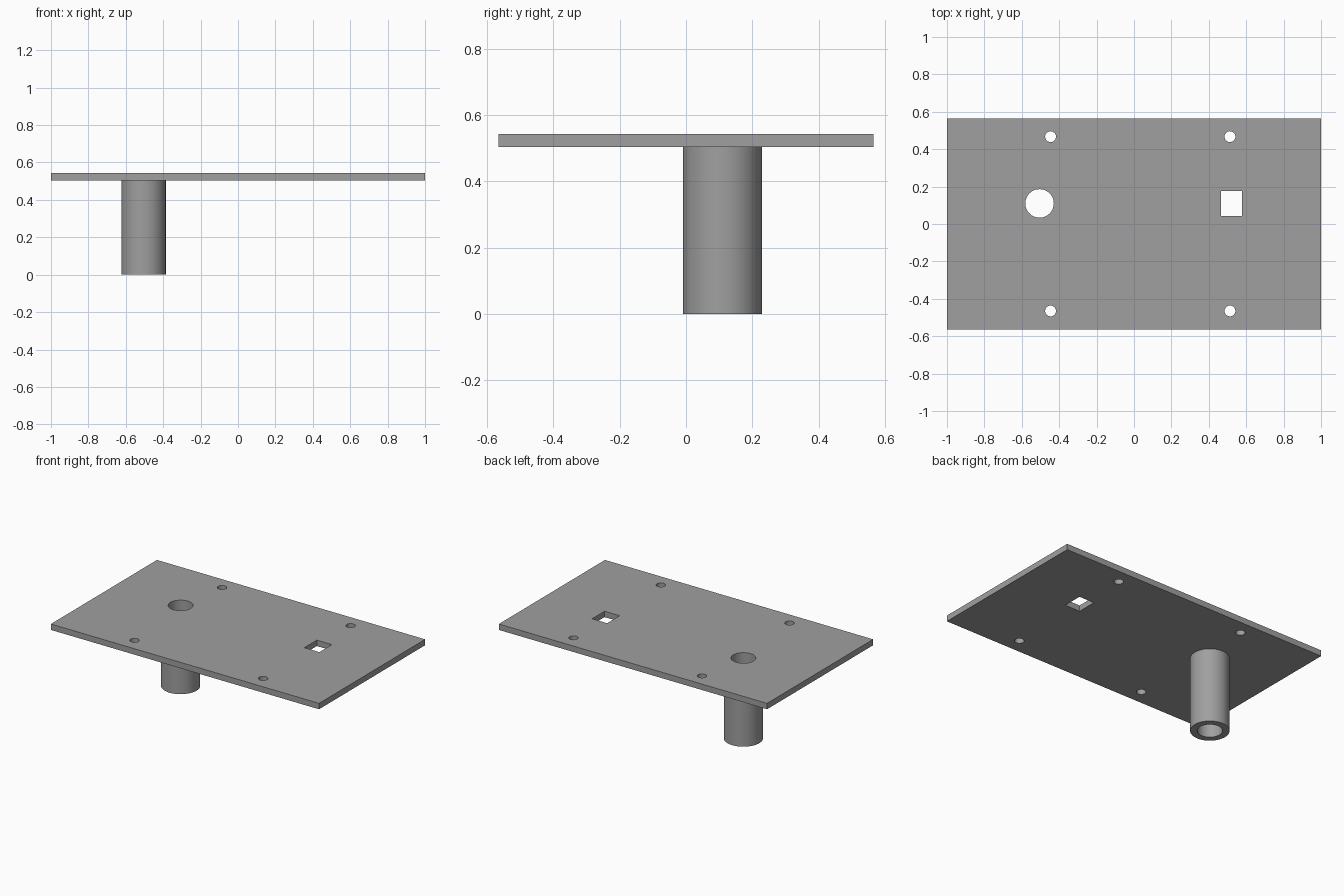
import bpy, bmesh, math

if "Cube" in bpy.data.objects:
    bpy.data.objects.remove(bpy.data.objects["Cube"])

grey = bpy.data.materials.new("grey")
grey.diffuse_color = (0.35, 0.35, 0.35, 1)
grey.use_nodes = True
grey.node_tree.nodes["Principled BSDF"].inputs["Base Color"].default_value = grey.diffuse_color


def circle(cx, cy, r, n):
    return [(cx + r * math.cos(2 * math.pi * i / n),
             cy + r * math.sin(2 * math.pi * i / n)) for i in range(n)]


def rectangle(x0, x1, y0, y1):
    return [(x0, y0), (x1, y0), (x1, y1), (x0, y1)]


def extrude_profile(name, loops, z0, z1):
    """Extrude an outline with holes from z0 to z1 as a closed mesh."""
    curve = bpy.data.curves.new(name, 'CURVE')
    curve.dimensions = '2D'
    curve.fill_mode = 'BOTH'
    curve.extrude = (z1 - z0) / 2
    for loop in loops:
        spline = curve.splines.new('POLY')
        spline.points.add(len(loop) - 1)
        for point, (x, y) in zip(spline.points, loop):
            point.co = (x, y, 0, 1)
        spline.use_cyclic_u = True
    obj = bpy.data.objects.new(name, curve)
    bpy.context.collection.objects.link(obj)
    bpy.ops.object.select_all(action='DESELECT')
    obj.select_set(True)
    bpy.context.view_layer.objects.active = obj
    bpy.ops.object.convert(target='MESH')
    obj = bpy.context.object
    obj.name = name
    # Weld the walls to the caps and face everything outward
    bm = bmesh.new()
    bm.from_mesh(obj.data)
    bmesh.ops.remove_doubles(bm, verts=bm.verts, dist=1e-4)
    bmesh.ops.translate(bm, verts=bm.verts, vec=(0, 0, (z0 + z1) / 2))
    bmesh.ops.recalc_face_normals(bm, faces=bm.faces)
    bm.to_mesh(obj.data)
    bm.free()
    obj.data.materials.clear()
    obj.data.materials.append(grey)
    bpy.ops.object.shade_smooth_by_angle(angle=math.radians(30))
    return obj


TUBE_X, TUBE_Y = -0.505, 0.11
PLATE_Z, TOP_Z = 0.503, 0.543
bore = circle(TUBE_X, TUBE_Y, 0.076, 64)

# Plate with bore, square slot and four screw holes
screw_holes = [circle(x, y, 0.029, 32)
               for x in (-0.446, 0.513) for y in (-0.465, 0.467)]
extrude_profile("plate",
                [rectangle(-1, 1, -0.565, 0.565), bore,
                 rectangle(0.465, 0.577, 0.043, 0.176)] + screw_holes,
                PLATE_Z, TOP_Z)

# Hollow tube hanging under the plate
extrude_profile("tube", [circle(TUBE_X, TUBE_Y, 0.119, 64), bore], 0, PLATE_Z)
